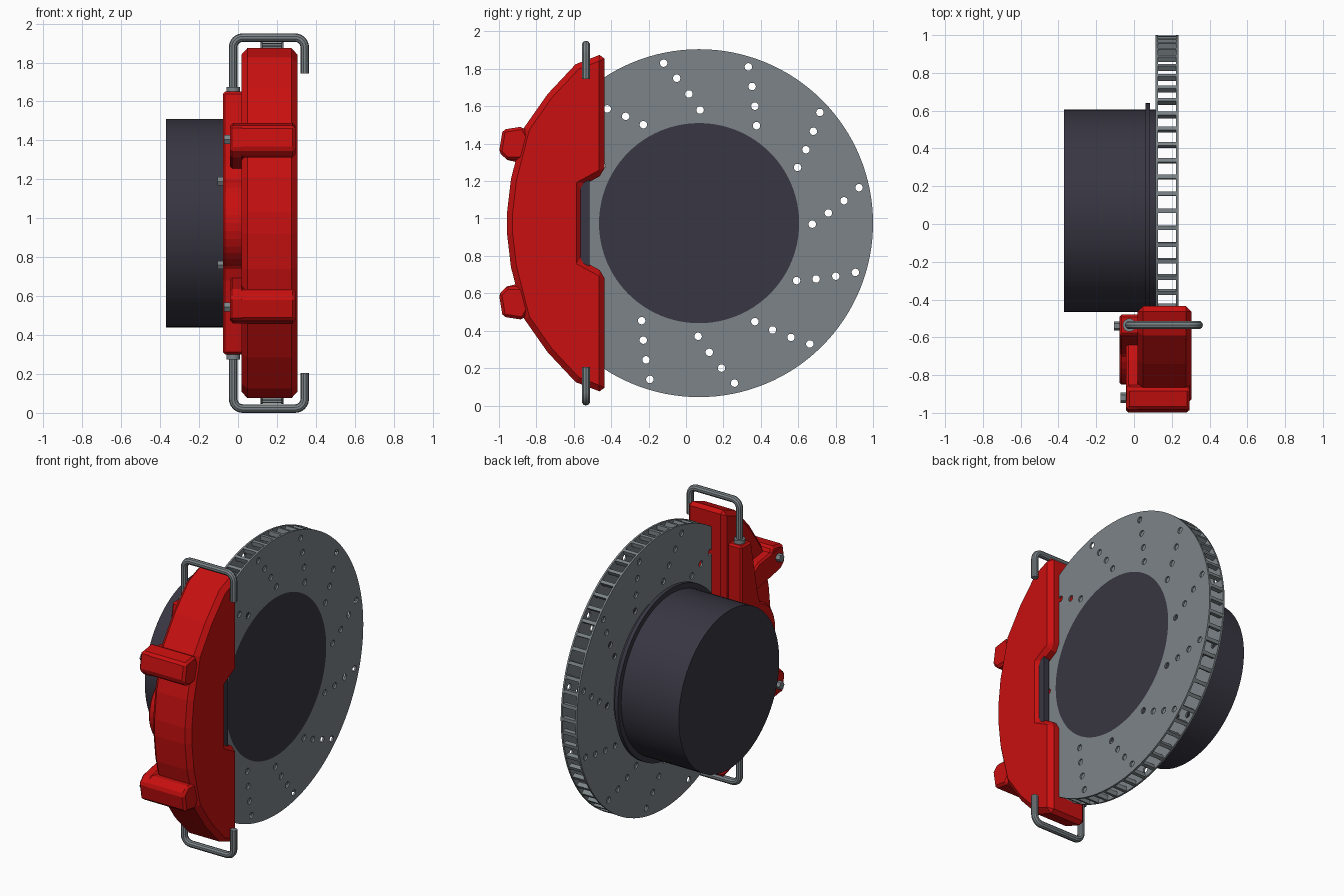
import bpy, bmesh, math
from mathutils import Matrix, Vector

if "Cube" in bpy.data.objects:
    bpy.data.objects.remove(bpy.data.objects["Cube"])

CY, CZ = 0.07, 0.975          # disc axis, running along x


def material(name, rgb):
    m = bpy.data.materials.new(name)
    m.diffuse_color = (*rgb, 1)
    m.use_nodes = True
    m.node_tree.nodes["Principled BSDF"].inputs["Base Color"].default_value = m.diffuse_color
    return m


RED = material("caliper red", (0.58, 0.005, 0.005))
STEEL = material("steel grey", (0.20, 0.23, 0.245))
DARK = material("dark hub", (0.040, 0.037, 0.054))


def add(name, data, mat):
    ob = bpy.data.objects.new(name, data)
    bpy.context.collection.objects.link(ob)
    data.materials.append(mat)
    return ob


def activate(ob):
    bpy.ops.object.select_all(action='DESELECT')
    ob.select_set(True)
    bpy.context.view_layer.objects.active = ob


def smooth(ob):
    activate(ob)
    bpy.ops.object.shade_smooth_by_angle(angle=math.radians(30))


def finish(name, bm, mat):
    bmesh.ops.recalc_face_normals(bm, faces=bm.faces)
    me = bpy.data.meshes.new(name)
    bm.to_mesh(me)
    bm.free()
    return add(name, me, mat)


def prism(name, pts, x0, x1, mat, bevel=0.0):
    """Extrude a (y, z) profile along x."""
    bm = bmesh.new()
    f = bm.faces.new([bm.verts.new((x0, y, z)) for y, z in pts])
    g = bmesh.ops.extrude_face_region(bm, geom=[f])
    bmesh.ops.translate(bm, vec=(x1 - x0, 0, 0),
                        verts=[v for v in g['geom'] if isinstance(v, bmesh.types.BMVert)])
    ob = finish(name, bm, mat)
    if bevel:
        b = ob.modifiers.new("chamfer", 'BEVEL')
        b.width, b.segments = bevel, 1
        b.limit_method, b.angle_limit = 'ANGLE', math.radians(35)
    return ob


def flip(pts):
    return [(y, 2 * CZ - z) for y, z in reversed(pts)]


def circle(cy, cz, r, n):
    return [(cy + r * math.cos(2 * math.pi * i / n), cz + r * math.sin(2 * math.pi * i / n))
            for i in range(n)]


def spline(cu, pts, closed):
    s = cu.splines.new('POLY')
    s.points.add(len(pts) - 1)
    for p, co in zip(s.points, pts):
        p.co = (*co, 1)
    s.use_cyclic_u = closed


def to_mesh(ob):
    activate(ob)
    bpy.ops.object.convert(target='MESH')
    smooth(bpy.context.object)


# Drilled disc plates: twelve slanted rows of four holes
loops = [circle(0, 0, 0.93, 128), circle(0, 0, 0.535, 96)]
for row in range(12):
    for r, a in ((0.605, 89.5), (0.693, 94.5), (0.784, 98.8), (0.876, 102.5)):
        t = math.radians(a + 30 * row)
        loops.append(circle(r * math.cos(t), r * math.sin(t), 0.02, 18))
for name, x in (("disc_plate_inner", 0.121), ("disc_plate_outer", 0.229)):
    cu = bpy.data.curves.new(name, 'CURVE')
    cu.dimensions, cu.fill_mode, cu.extrude = '2D', 'BOTH', 0.006
    for lp in loops:
        spline(cu, [(a, b, 0) for a, b in lp], True)
    ob = add(name, cu, STEEL)
    ob.matrix_world = Matrix(((0, 0, 1, x), (1, 0, 0, CY), (0, 1, 0, CZ), (0, 0, 0, 1)))
    to_mesh(ob)

# Short vanes between the plates
bm = bmesh.new()
for i in range(64):
    m = (Matrix.Translation((0.175, CY, CZ)) @ Matrix.Rotation(2 * math.pi * i / 64, 4, 'X')
         @ Matrix.Translation((0, 0, 0.913)) @ Matrix.Diagonal((0.1, 0.022, 0.03, 1)))
    bmesh.ops.create_cube(bm, size=1, matrix=m)
finish("disc_vanes", bm, STEEL)

# Hub drum, flange and outer hub face
for name, r, x0, x1 in (("hub_drum", 0.535, -0.37, 0.127), ("hub_flange", 0.57, 0.06, 0.085),
                        ("hub_face", 0.535, 0.223, 0.235)):
    smooth(prism(name, circle(CY, CZ, r, 96), x0, x1, DARK))

# Caliper body with a notch in the middle of its straight edge
half = [(-0.957, 1.03), (-0.936, 1.21), (-0.865, 1.487), (-0.74, 1.665), (-0.59, 1.825),
        (-0.435, 1.885), (-0.435, 1.24), (-0.555, 1.175)]
low = flip(half)
prism("caliper_body", half + low, 0.018, 0.305, RED, 0.03)

# Brake pad showing in the notch
prism("brake_pad", [(-0.7, 0.745), (-0.515, 0.745), (-0.515, 1.205), (-0.7, 1.205)],
      0.245, 0.285, DARK)

# Inner bracket with a rounded piston bulge
arc = [(-0.61 + 0.24 * math.cos(math.radians(a)), CZ + 0.24 * math.sin(math.radians(a)))
       for a in range(180, 109, -10)]
top = arc + [(-0.665, 1.27), (-0.64, 1.40), (-0.59, 1.65), (-0.48, 1.65)]
prism("caliper_bracket", top + flip(top)[:-1], -0.078, 0.03, RED, 0.012)

# Lugs bridging the body, with arms down to the bracket
lug = [(-0.98, 1.475), (-0.87, 1.492), (-0.82, 1.40), (-0.88, 1.315), (-0.957, 1.313), (-1.0, 1.355)]
arm = [(-0.98, 1.475), (-0.72, 1.44), (-0.62, 1.38), (-0.64, 1.25), (-0.90, 1.30),
       (-0.957, 1.313), (-1.0, 1.355)]
for side, f in (("upper", lambda p: p), ("lower", flip)):
    prism(side + "_lug", f(lug), -0.04, 0.295, RED, 0.015)
    prism(side + "_lug_arm", f(arm), -0.042, 0.03, RED, 0.012)

# Bolts
for side, s in (("upper", 1), ("lower", -1)):
    prism(side + "_bracket_bolt", circle(-0.54, CZ + s * 0.215, 0.025, 6), -0.105, -0.07, STEEL)
    prism(side + "_lug_bolt", circle(-0.92, CZ + s * 0.43, 0.027, 6), -0.072, -0.03, STEEL)

# Bent retaining rods and their collars
Y, R = -0.535, 0.05
for side, s in (("upper", 1), ("lower", -1)):
    path = [(-0.025, 0.66)]
    for cx, a0 in ((-0.025 + R, 180), (0.343 - R, 90)):
        for k in range(7):
            t = math.radians(a0 - 15 * k)
            path.append((cx + R * math.cos(t), 0.953 - R + R * math.sin(t)))
    path.append((0.343, 0.77))
    cu = bpy.data.curves.new(side + "_rod", 'CURVE')
    cu.dimensions, cu.bevel_depth, cu.bevel_resolution = '3D', 0.022, 3
    cu.use_fill_caps = True
    spline(cu, [(x, Y, CZ + s * z) for x, z in path], False)
    to_mesh(add(side + "_rod", cu, STEEL))
    bm = bmesh.new()
    bmesh.ops.create_cone(bm, cap_ends=True, segments=20, radius1=0.035, radius2=0.035, depth=0.03,
                          matrix=Matrix.Translation((-0.025, Y, CZ + s * 0.685)))
    smooth(finish(side + "_rod_collar", bm, STEEL))
